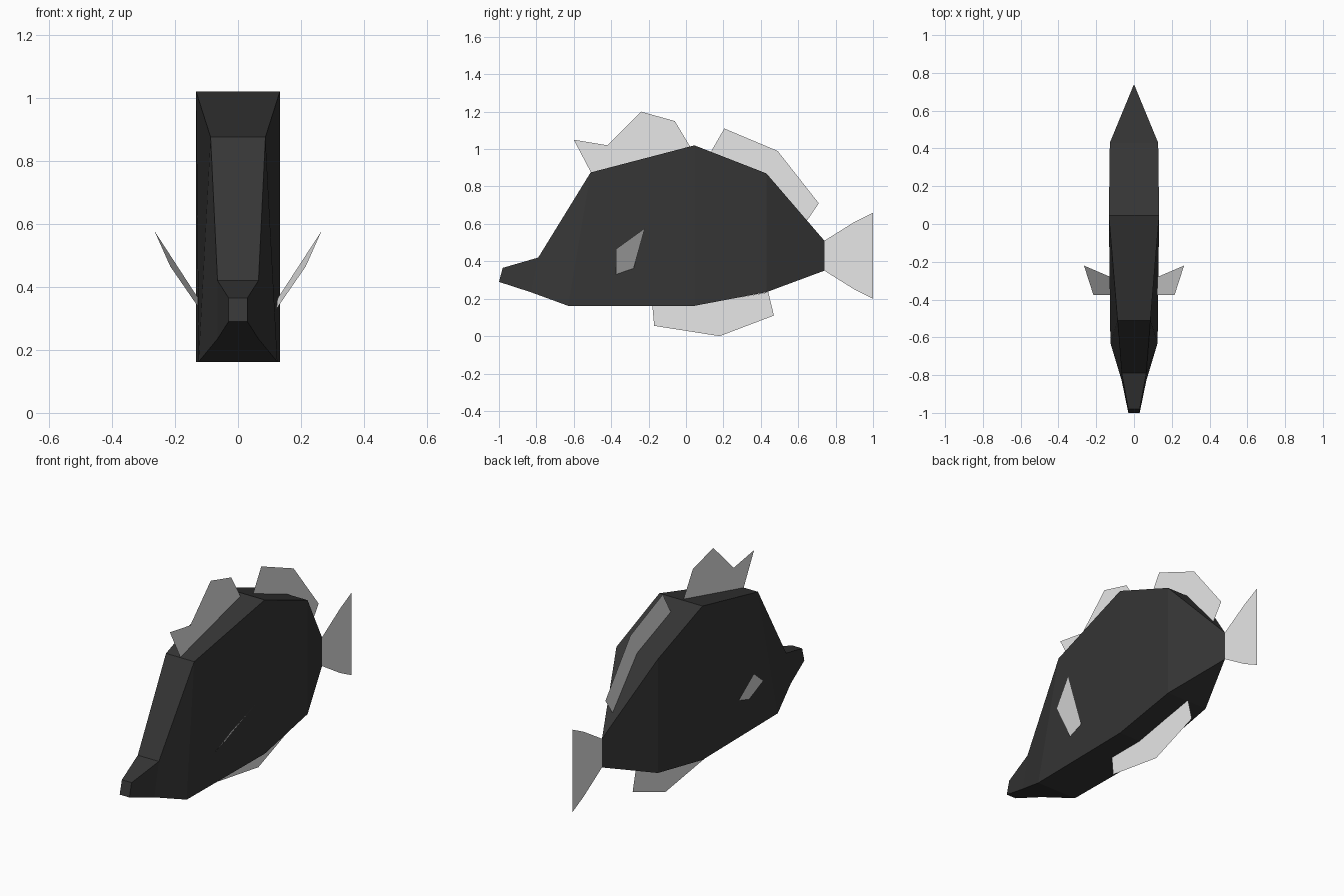
import bpy

if "Cube" in bpy.data.objects:
    bpy.data.objects.remove(bpy.data.objects["Cube"])


def material(name, v):
    m = bpy.data.materials.new(name)
    m.diffuse_color = (v, v, v, 1)
    m.use_nodes = True
    m.node_tree.nodes["Principled BSDF"].inputs["Base Color"].default_value = m.diffuse_color
    return m


dark = material("charcoal", 0.036)
pale = material("pale grey", 0.8)


def build(name, verts, faces, mat):
    me = bpy.data.meshes.new(name)
    me.from_pydata(verts, [], faces)
    me.materials.append(mat)
    me.update()
    ob = bpy.data.objects.new(name, me)
    bpy.context.collection.objects.link(ob)
    return ob


# Body: four-cornered rings from snout to tail root
# (top y, top z, top half width, bottom y, bottom z, bottom half width)
rings = [
    (-0.98, 0.365, 0.03, -1.00, 0.29, 0.03),
    (-0.79, 0.42, 0.065, -0.83, 0.235, 0.065),
    (-0.51, 0.875, 0.087, -0.63, 0.162, 0.125),
    (0.045, 1.02, 0.133, 0.045, 0.162, 0.133),
    (0.43, 0.87, 0.128, 0.43, 0.235, 0.128),
]
verts, faces = [], [(3, 2, 1, 0)]
for ty, tz, tw, by, bz, bw in rings:
    verts += [(-tw, ty, tz), (tw, ty, tz), (bw, by, bz), (-bw, by, bz)]
for r in range(len(rings) - 1):
    for i in range(4):
        a, b = r * 4 + i, r * 4 + (i + 1) % 4
        faces.append((a, b, b + 4, a + 4))
# Body closes to a vertical edge at the tail
n = len(verts)
verts += [(0, 0.74, 0.51), (0, 0.74, 0.35)]
a = n - 4
faces += [(a, a + 1, n), (a + 1, a + 2, n + 1, n), (a + 2, a + 3, n + 1), (a + 3, a, n, n + 1)]
body = build("body", verts, faces, dark)

# Flat fins on the centre plane, as (y, z) outlines
fins = {
    "front_dorsal_fin": [(-0.50, 0.86), (-0.60, 1.05), (-0.42, 1.02), (-0.24, 1.20),
                         (-0.06, 1.15), (0.03, 1.0)],
    "rear_dorsal_fin": [(0.13, 0.98), (0.205, 1.11), (0.49, 0.99), (0.71, 0.71),
                        (0.645, 0.615), (0.43, 0.865)],
    "tail_fin": [(0.74, 0.35), (0.74, 0.51), (0.90, 0.61), (1.0, 0.66), (1.0, 0.20), (0.90, 0.25)],
    "belly_fin": [(-0.18, 0.165), (-0.17, 0.055), (0.18, 0.0), (0.47, 0.11),
                  (0.44, 0.235), (0.05, 0.165)],
}
for name, outline in fins.items():
    build(name, [(0, y, z) for y, z in outline], [tuple(range(len(outline)))], pale)

# Side fins, mirrored
side = [(0.122, -0.375, 0.33), (0.215, -0.375, 0.465), (0.265, -0.22, 0.577), (0.125, -0.28, 0.362)]
for s, name in ((1, "right_side_fin"), (-1, "left_side_fin")):
    build(name, [(s * x, y, z) for x, y, z in side], [(0, 1, 2, 3)[::s]], pale)
